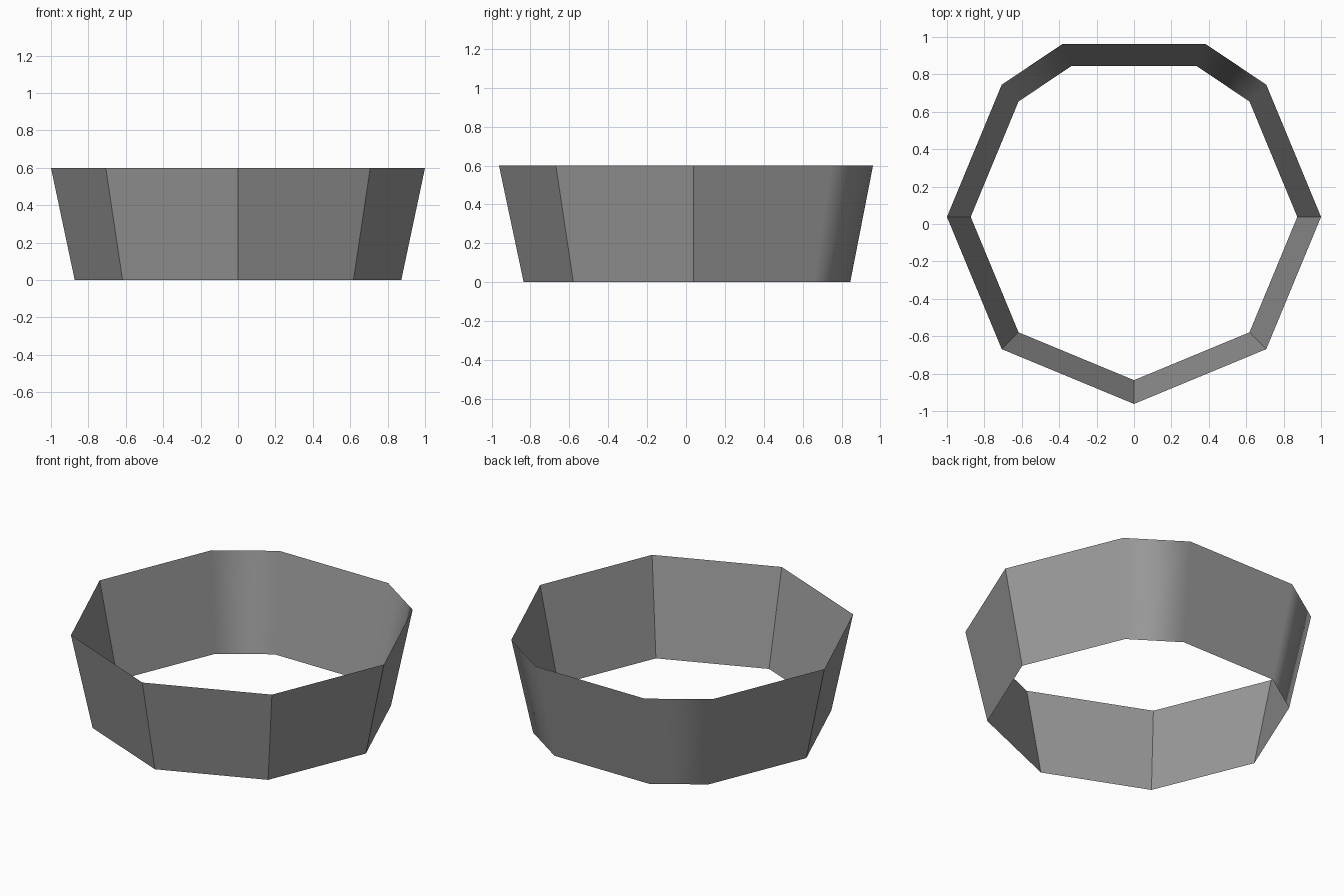
import bpy, bmesh
from math import cos, sin, radians
from mathutils import Vector

cube = bpy.data.objects.get("Cube")
if cube:
    bpy.data.objects.remove(cube, do_unlink=True)

HEIGHT = 0.6
BOTTOM_RADIUS = 0.873
CENTRE_Y = (1 - sin(radians(67.5))) / 2
ANGLES = [0, 45, 67.5, 112.5, 135, 180, 225, 270, 315]

grey = bpy.data.materials.new("grey")
grey.use_nodes = True
colour = (0.32, 0.32, 0.32, 1)
grey.diffuse_color = colour
grey.node_tree.nodes["Principled BSDF"].inputs["Base Color"].default_value = colour


def ring(bm, radius, z):
    return [bm.verts.new((radius * cos(radians(a)), CENTRE_Y + radius * sin(radians(a)), z))
            for a in ANGLES]


# Open, flared band: an octagon whose rear corner is widened into a flat panel
bm = bmesh.new()
low, high = ring(bm, BOTTOM_RADIUS, 0), ring(bm, 1, HEIGHT)
count = len(ANGLES)
for i in range(count):
    j = (i + 1) % count
    bm.faces.new((low[i], low[j], high[j], high[i])).smooth = True

# Only the edges beside the two narrow corner panels stay soft
narrow = [i for i in range(count) if (ANGLES[(i + 1) % count] - ANGLES[i]) % 360 < 30]
soft = {k for i in narrow for k in (i, i + 1)}
for i in range(count):
    bm.edges.get((low[i], high[i])).smooth = i in soft

mesh = bpy.data.meshes.new("flared_band")
bm.to_mesh(mesh)
bm.free()
mesh.materials.append(grey)

# Wide panels shade flat; narrow panels blend between their neighbours
flat = [Vector(p.normal) for p in mesh.polygons]
normals = []
for i in range(count):
    if i in narrow:
        before, after = flat[i - 1], flat[(i + 1) % count]
        normals += [before, after, after, before]
    else:
        normals += [flat[i]] * 4
mesh.normals_split_custom_set(normals)

band = bpy.data.objects.new("flared_band", mesh)
bpy.context.collection.objects.link(band)
